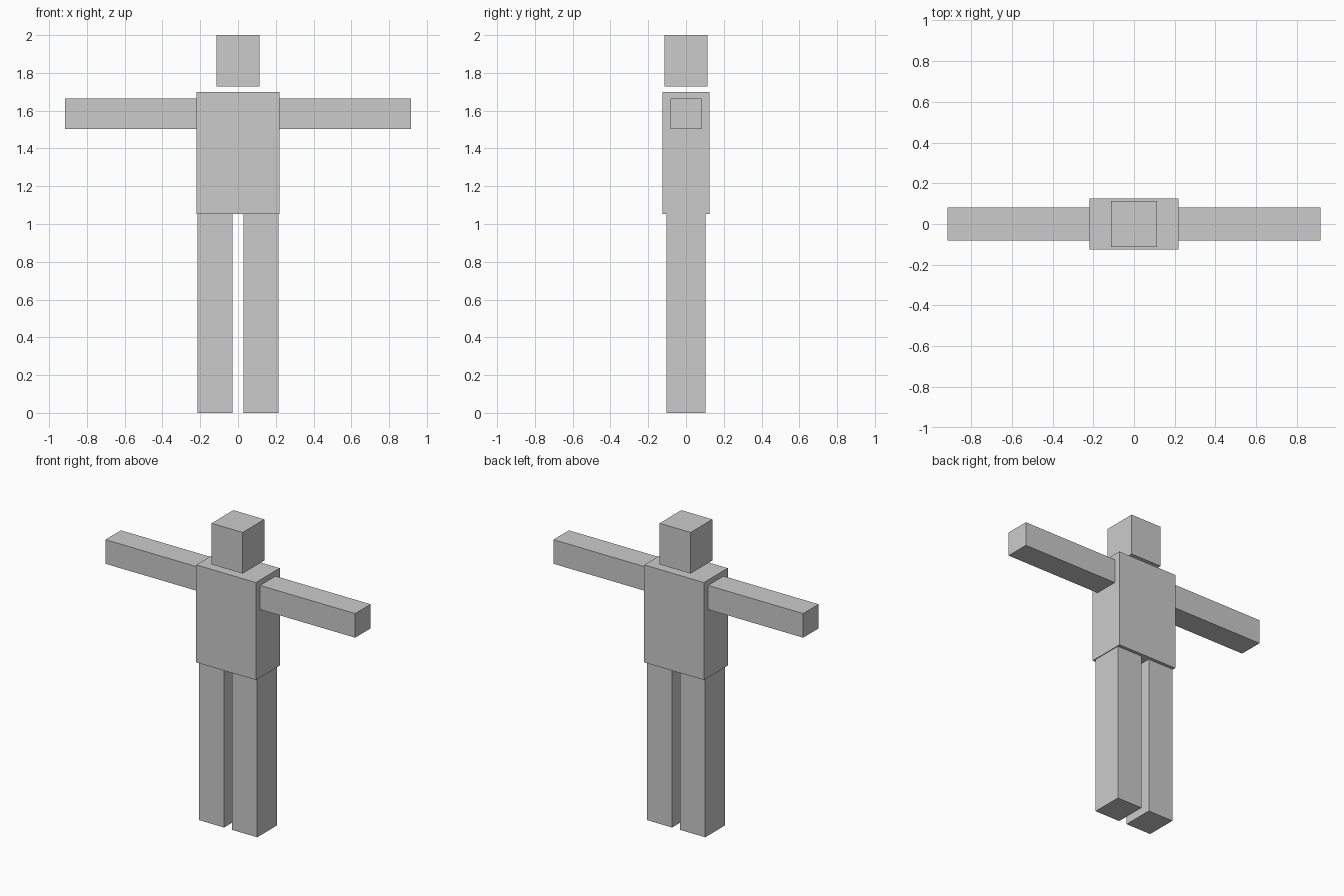
import bpy

if "Cube" in bpy.data.objects:
    bpy.data.objects.remove(bpy.data.objects["Cube"])


def box(name, x, y, z):
    """Box spanning the (min, max) ranges on each axis."""
    size = [r[1] - r[0] for r in (x, y, z)]
    centre = [(r[0] + r[1]) / 2 for r in (x, y, z)]
    bpy.ops.mesh.primitive_cube_add(size=1, location=centre)
    obj = bpy.context.object
    obj.name = name
    obj.scale = size
    bpy.ops.object.transform_apply(location=False, rotation=False, scale=True)
    return obj


# Head floats slightly above the torso
box("head", (-0.114, 0.114), (-0.114, 0.114), (1.727, 2.0))
box("torso", (-0.219, 0.219), (-0.125, 0.125), (1.053, 1.70))

# Outstretched arms and straight legs, one per side
for side, s in (("left", 1), ("right", -1)):
    box(side + "_arm", sorted((s * 0.219, s * 0.917)), (-0.081, 0.081), (1.504, 1.664))
    box(side + "_leg", sorted((s * 0.029, s * 0.214)), (-0.104, 0.104), (0.0, 1.053))
